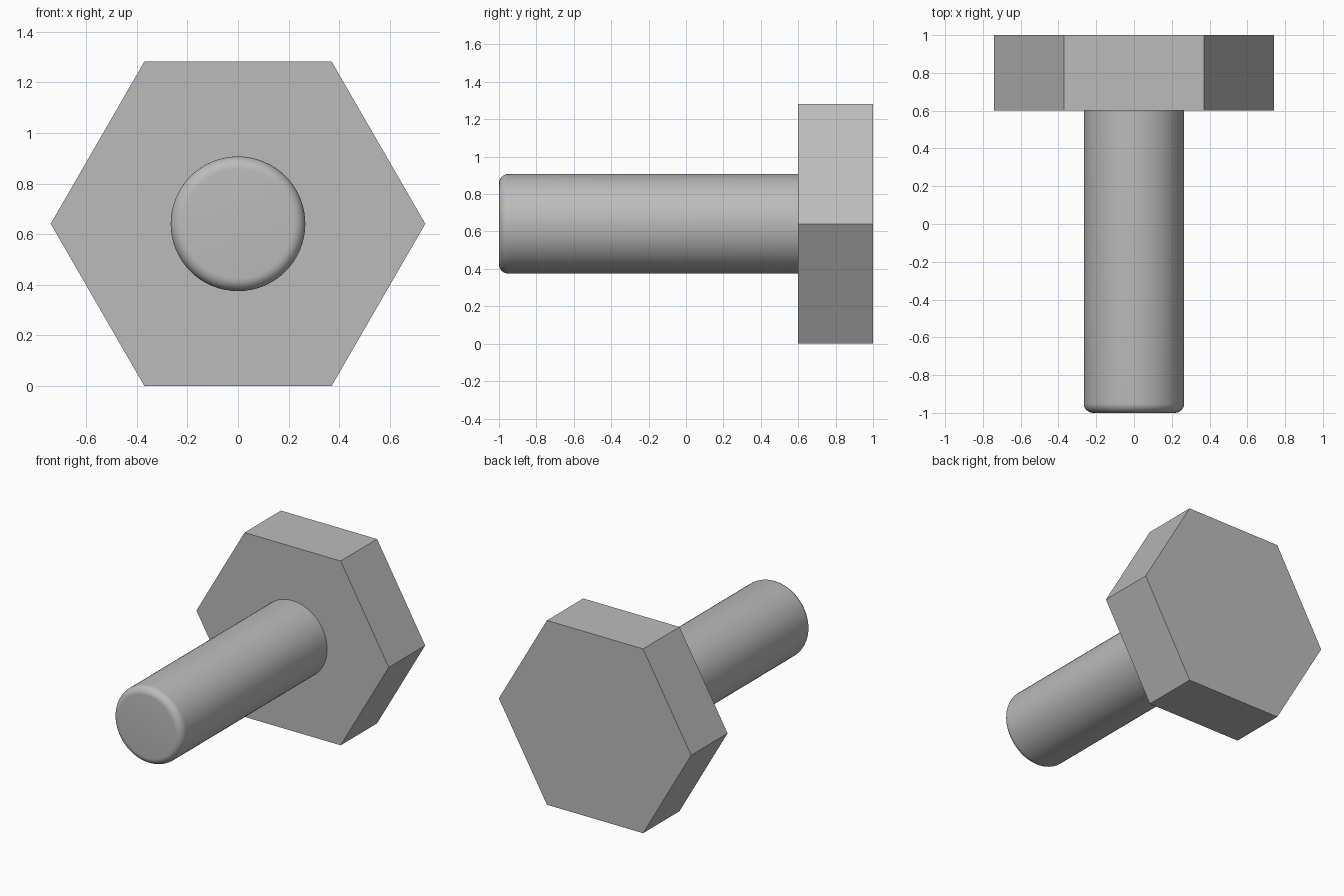
import bpy, bmesh, math
from mathutils import Vector

cube = bpy.data.objects.get("Cube")
if cube:
    bpy.data.objects.remove(cube, do_unlink=True)

HEAD_RADIUS = 0.74
AXIS_Z = HEAD_RADIUS * math.cos(math.pi / 6)
SHAFT_RADIUS = 0.266
FILLET = 0.05
TIP_Y, HEAD_Y, BACK_Y = -1.0, 0.6, 1.0

steel = bpy.data.materials.new("steel grey")
steel.use_nodes = True
GREY = (0.5, 0.5, 0.5, 1)
steel.diffuse_color = GREY
steel.node_tree.nodes["Principled BSDF"].inputs["Base Color"].default_value = GREY


def lathe(name, profile, sides):
    """Turn (radius, y) points around the bolt axis and cap both ends."""
    bm = bmesh.new()
    rings = []
    for r, y in profile:
        angles = [2 * math.pi * i / sides for i in range(sides)]
        rings.append([bm.verts.new((r * math.cos(a), y, r * math.sin(a))) for a in angles])
    for a, b in zip(rings, rings[1:]):
        for i in range(sides):
            j = (i + 1) % sides
            bm.faces.new((a[i], a[j], b[j], b[i]))
    bm.faces.new(rings[0])
    bm.faces.new(rings[-1])
    bmesh.ops.recalc_face_normals(bm, faces=bm.faces)
    mesh = bpy.data.meshes.new(name)
    bm.to_mesh(mesh)
    bm.free()
    mesh.materials.append(steel)
    obj = bpy.data.objects.new(name, mesh)
    obj.location = Vector((0, 0, AXIS_Z))
    bpy.context.collection.objects.link(obj)
    return obj


# Hexagonal head with sharp edges
lathe("hex_head", [(HEAD_RADIUS, HEAD_Y), (HEAD_RADIUS, BACK_Y)], 6)

# Round shaft with a filleted tip, seated slightly inside the head
steps = 8
fillet = []
for i in range(steps + 1):
    a = math.pi / 2 * i / steps
    fillet.append((SHAFT_RADIUS - FILLET + FILLET * math.sin(a),
                   TIP_Y + FILLET - FILLET * math.cos(a)))
shaft = lathe("shaft", fillet + [(SHAFT_RADIUS, HEAD_Y + 0.02)], 64)

bpy.ops.object.select_all(action="DESELECT")
shaft.select_set(True)
bpy.context.view_layer.objects.active = shaft
bpy.ops.object.shade_smooth_by_angle(angle=math.radians(30))
